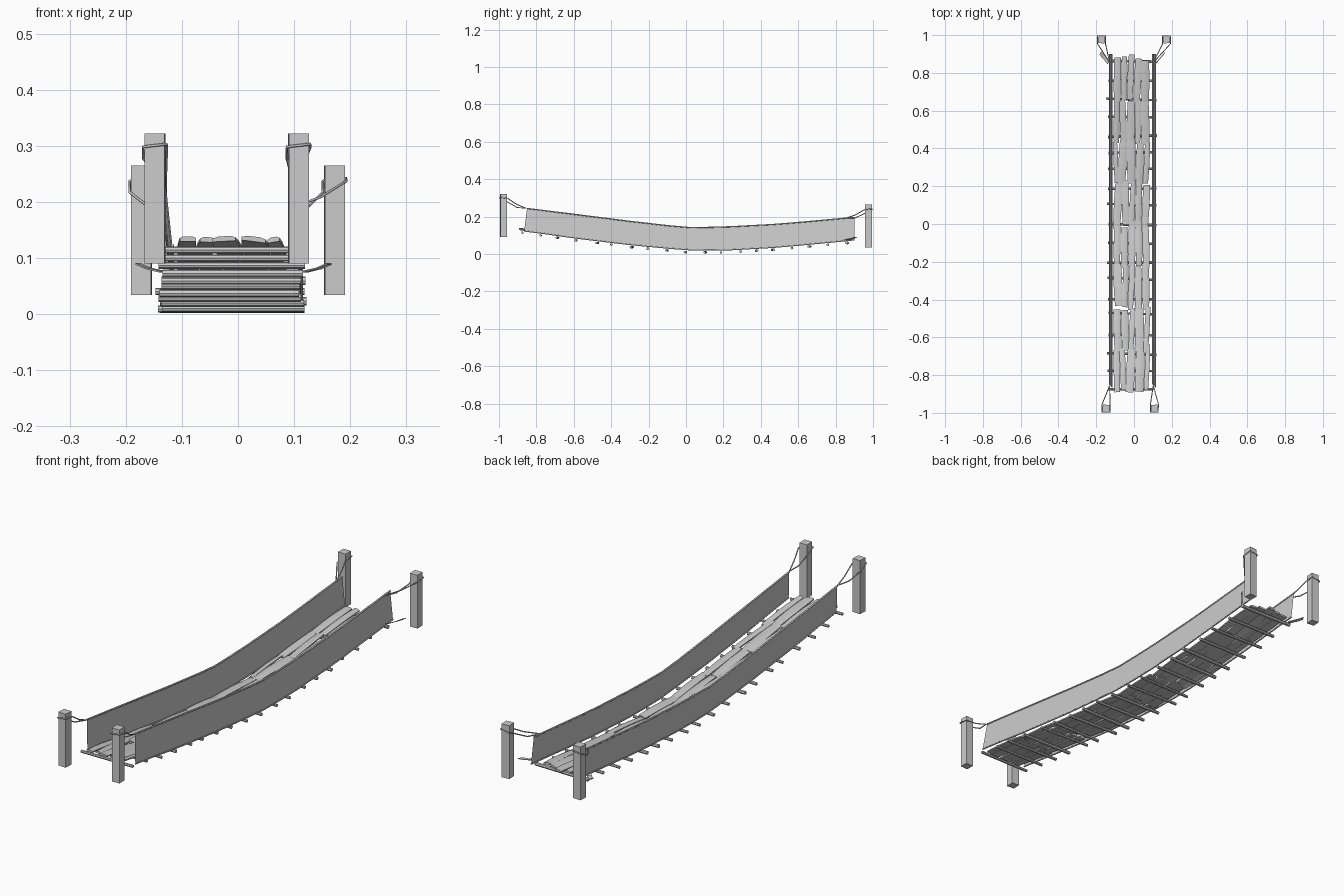
import bpy
import math
import random
from mathutils import Vector

random.seed(7)
cube = bpy.data.objects.get("Cube")
if cube:
    bpy.data.objects.remove(cube)

grey = bpy.data.materials.new("plain grey")
grey.use_nodes = True
grey.diffuse_color = (0.6, 0.6, 0.6, 1)
grey.node_tree.nodes["Principled BSDF"].inputs["Base Color"].default_value = (0.6, 0.6, 0.6, 1)

# Sagging profile: y, bottom edge height, top edge height
SAG = [(-0.9, 0.13, 0.25), (-0.6, 0.086, 0.213), (-0.3, 0.05, 0.175), (0, 0.022, 0.141),
       (0.2, 0.02, 0.144), (0.5, 0.037, 0.16), (0.9, 0.075, 0.196)]


def sag(y, k):
    for a, b in zip(SAG, SAG[1:]):
        if y <= b[0] or b is SAG[-1]:
            t = (y - a[0]) / (b[0] - a[0])
            return a[k] + (b[k] - a[k]) * t


def make_mesh(name, verts, faces, smooth=False):
    me = bpy.data.meshes.new(name)
    me.from_pydata(verts, [], faces)
    me.materials.append(grey)
    ob = bpy.data.objects.new(name, me)
    bpy.context.collection.objects.link(ob)
    if smooth:
        bpy.context.view_layer.objects.active = ob
        ob.select_set(True)
        bpy.ops.object.shade_smooth_by_angle(angle=math.radians(40))
        ob.select_set(False)
    return ob


def sweep(name, rings, smooth=True):
    """Skin a list of equal closed rings and cap both ends."""
    n = len(rings[0])
    faces = [(i * n + j, i * n + (j + 1) % n, (i + 1) * n + (j + 1) % n, (i + 1) * n + j)
             for i in range(len(rings) - 1) for j in range(n)]
    last = (len(rings) - 1) * n
    faces += [tuple(reversed(range(n))), tuple(range(last, last + n))]
    return make_mesh(name, [v for r in rings for v in r], faces, smooth)


def rope(name, points, radius=0.003):
    cu = bpy.data.curves.new(name, 'CURVE')
    cu.dimensions = '3D'
    cu.bevel_depth = radius
    cu.bevel_resolution = 1
    cu.use_fill_caps = True
    sp = cu.splines.new('POLY')
    sp.points.add(len(points) - 1)
    for p, co in zip(sp.points, points):
        p.co = (*co, 1)
    cu.materials.append(grey)
    ob = bpy.data.objects.new(name, cu)
    bpy.context.collection.objects.link(ob)
    return ob


def post(name, x, y, low, high, turn):
    bpy.ops.mesh.primitive_cube_add(size=1, location=(x, y, (low + high) / 2),
                                    rotation=(0, 0, math.radians(turn)))
    ob = bpy.context.object
    ob.name = name
    ob.scale = (0.036, 0.036, high - low)
    ob.data.materials.append(grey)


# Side sheets with ropes along their edges
ys = [-0.85 + i * 1.75 / 16 for i in range(17)]
for side, low_x, top_x in (("left", 0.113, 0.1), ("right", -0.117, -0.13)):
    low = [(low_x, y - (0.015 if y < -0.8 else 0), sag(y, 1)) for y in ys]
    top = [(top_x, y, sag(y, 2)) for y in ys]
    n = len(ys)
    make_mesh(side + "_side_sheet", low + top,
              [(i, i + 1, n + i + 1, n + i) for i in range(n - 1)])
    rope(side + "_lower_rope", low)
    rope(side + "_hand_rope", top, 0.0035)

# End posts, each with a rope looped round it from the sheet corner
for name, x, end, low, high, tie, turn in (
        ("front_left", 0.108, -1, 0.09, 0.322, 0.298, 2),
        ("front_right", -0.148, -1, 0.09, 0.322, 0.298, -3),
        ("back_left", 0.172, 1, 0.034, 0.265, 0.237, 3),
        ("back_right", -0.172, 1, 0.034, 0.265, 0.237, -3)):
    y = end * 0.975
    post(name + "_post", x, y, low, high, turn)
    cx = 0.102 if x > 0 else -0.129
    corner = Vector((cx, end * 0.855, sag(end * 0.855, 2)))
    r = 0.021
    inner = Vector((x - r, y - end * r, tie - 0.02))
    outer = Vector((x + r, y - end * r, tie))
    drop = Vector((0, 0, -0.012))
    loop = [corner, corner.lerp(inner, 0.5) + drop, inner,
            Vector((x - r, y + end * r, tie)), Vector((x + r, y + end * r, tie + 0.005)),
            outer, corner.lerp(outer, 0.5) + drop * 0.5, corner]
    rope(name + "_tie_rope", loop, 0.0025)

# Loose flat strips at the back corners
for name, s, x0 in (("left", 1, 0.115), ("right", -1, -0.14)):
    path = [(x0, 0.855, 0.074), (x0 + s * 0.025, 0.885, 0.08), (x0 + s * 0.043, 0.905, 0.088)]
    rings = [[(x, y - 0.009, z), (x + 0.009, y + 0.009, z),
              (x + 0.009, y + 0.009, z + 0.003), (x, y - 0.009, z + 0.003)] for x, y, z in path]
    sweep(name + "_loose_strip", rings, False)

# Round crossbars beneath the deck
BARS = 19
for i in range(BARS):
    y = -0.87 + i * 1.73 / (BARS - 1) + random.uniform(-0.012, 0.012)
    r = random.uniform(0.006, 0.008)
    z = sag(y, 1) - 0.012
    z = max(z, r)
    ends = (-0.14 + random.uniform(-0.008, 0.006), 0.114 + random.uniform(-0.006, 0.008))
    skew = random.uniform(-0.006, 0.006)
    rings = [[(x, y + skew * k + r * math.cos(a * math.pi / 4),
               z + r * math.sin(a * math.pi / 4)) for a in range(8)]
             for x, k in zip(ends, (-1, 1))]
    sweep("crossbar_%02d" % (i + 1), rings)


# Warped deck boards, laid lengthwise in overlapping rows
def board(name, x, y, width, length, angle, tilt):
    section = [(-0.5, -0.003), (0.5, -0.003), (0.5, 0.003), (0.25, 0.006), (-0.25, 0.006), (-0.5, 0.003)]
    rings = []
    for i in range(7):
        t = i / 6 - 0.5
        yy = y + t * length
        base = sag(yy, 1) + 0.003 - 0.012 * t * t + 0.004
        w = width * (1 - 0.5 * t * t)
        bow = x + t * length * math.tan(angle) + 0.012 * angle * (1 - 4 * t * t)
        rings.append([(bow + u * w, yy - u * w * angle, base + h + tilt * u) for u, h in section])
    sweep(name, rings)


ROWS = 8
for row in range(ROWS):
    y = -0.77 + row * 1.535 / (ROWS - 1)
    shares = [random.uniform(0.6, 1.5) for _ in range(5)]
    x = -0.108
    for col, share in enumerate(shares):
        width = 0.19 * share / sum(shares)
        board("deck_board_%d_%d" % (row + 1, col + 1), x + width / 2,
              y + random.uniform(-0.014, 0.014), width * 0.97, random.uniform(0.215, 0.25),
              random.uniform(-0.04, 0.06), random.uniform(-0.006, 0.006))
        x += width
